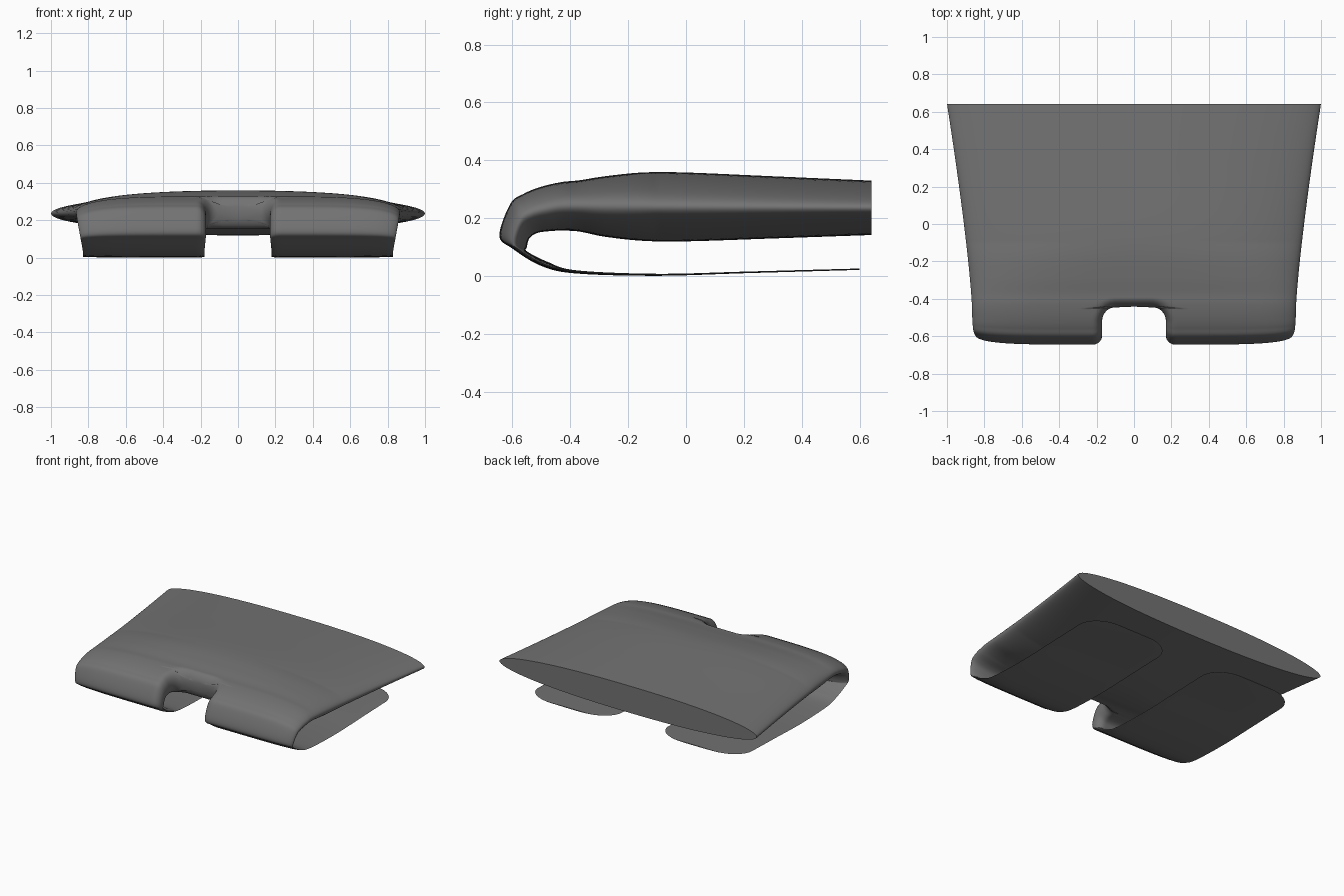
import bpy, bmesh, math

if "Cube" in bpy.data.objects:
    bpy.data.objects.remove(bpy.data.objects["Cube"])

# Side profile of the folded sheet: outer y, outer z, inner y, inner z
PROFILE = [
    (.642, .330, .642, .142), (.3, .345, .3, .130), (0, .358, 0, .120),
    (-.15, .358, -.15, .122), (-.28, .345, -.28, .136), (-.37, .331, -.37, .154),
    (-.43, .325, -.43, .157), (-.5, .309, -.46, .156), (-.56, .285, -.51, .15),
    (-.607, .25, -.54, .132), (-.645, .14, -.55, .10), (-.6, .095, -.549, .085),
    (-.5, .035, -.48, .05), (-.38, .009, -.38, .020), (-.1, .001, -.1, .008),
]
# The lower tab runs straight back
PROFILE += [(y, .004 + .029 * y, y, .010 + .027 * y) for y in (.2, .4, .5, .56, .59, .6)]
COLS, SUB = 40, 10
NOTCH_X, NOTCH_Y, NOTCH_R, ROUND = .10, -.515, .07, .05


def clamp(v):
    return min(max(v, 0), 1)


def smooth_rows(st):
    rows = []
    for i in range(len(st) - 1):
        a, b, c, d = st[max(i - 1, 0)], st[i], st[i + 1], st[min(i + 2, len(st) - 1)]
        for k in range(SUB):
            t = k / SUB
            rows.append([.5 * (2 * q + (r - p) * t + (2 * p - 5 * q + 4 * r - s) * t * t
                               + (3 * q - p - 3 * r + s) * t ** 3)
                         for p, q, r, s in zip(a, b, c, d)])
    return rows + [list(st[-1])]


def outline(y, z):
    """Inner limit, outer limit and edge squareness of one row."""
    if z > .13:
        qy = max(y - NOTCH_Y, 0)
        xin = NOTCH_X + math.sqrt(NOTCH_R ** 2 - qy ** 2) if qy < NOTCH_R else 0
        xout = .867 - .037 * clamp((.24 - z) / .2) + .133 * clamp((y + .43) / 1.07) ** 1.25
        return xin, xout, 2.3 + 3.7 * clamp((-.1 - y) / .5)
    inset = .2 * (1 - math.sqrt(1 - clamp((y - .45) / .15) ** 2))
    side = .01 * clamp((.13 - z) / .1)
    return .17 + side + inset, .867 - .037 * clamp((.24 - z) / .2) - inset, 6


# Half of the folded clip body
bm = bmesh.new()
top, bot, inner = [], [], []
for yo, zo, yi, zi in smooth_rows(PROFILE):
    ym, zm = (yo + yi) / 2, (zo + zi) / 2
    xin, xo, n = outline(ym, zm)
    ta, ba = [], []
    for c in range(COLS + 1):
        u = (1 - math.cos(math.pi * c / COLS)) / 2
        x = xin + (xo - xin) * u
        f = math.sqrt(max(0, 1 - (x / xo) ** n))
        d = x - xin
        if zm > .13:
            d = math.hypot(max(x - NOTCH_X, 0), max(ym - NOTCH_Y, 0)) - NOTCH_R
        f *= math.sqrt(max(0, 1 - (1 - clamp(d / ROUND)) ** 2))
        dy, dz = (yo - yi) / 2 * f, (zo - zi) / 2 * f
        ta.append(bm.verts.new((x, ym + dy, zm + dz)))
        ba.append(bm.verts.new((x, ym - dy, zm - dz)))
    top.append(ta)
    bot.append(ba)
    inner.append(xin)

for j in range(len(top) - 1):
    for c in range(COLS):
        bm.faces.new((top[j][c], top[j][c + 1], top[j + 1][c + 1], top[j + 1][c]))
        bm.faces.new((bot[j][c], bot[j + 1][c], bot[j + 1][c + 1], bot[j][c + 1]))
    # notch wall
    if inner[j + 1] > 0:
        bm.faces.new((top[j][0], top[j + 1][0], bot[j + 1][0], bot[j][0]))
# end caps
for j in (0, len(top) - 1):
    for c in range(COLS):
        bm.faces.new((top[j][c], bot[j][c], bot[j][c + 1], top[j][c + 1]))
bmesh.ops.remove_doubles(bm, verts=bm.verts, dist=1e-5)
bmesh.ops.dissolve_degenerate(bm, dist=1e-6, edges=bm.edges)
bmesh.ops.recalc_face_normals(bm, faces=bm.faces)

me = bpy.data.meshes.new("folded_clip")
bm.to_mesh(me)
bm.free()
ob = bpy.data.objects.new("folded_clip", me)
bpy.context.collection.objects.link(ob)
bpy.context.view_layer.objects.active = ob
ob.select_set(True)
bpy.ops.object.shade_smooth_by_angle(angle=math.radians(60))

# Dark grey colour
mat = bpy.data.materials.new("dark_grey")
mat.diffuse_color = (.17, .17, .17, 1)
mat.use_nodes = True
mat.node_tree.nodes["Principled BSDF"].inputs["Base Color"].default_value = mat.diffuse_color
me.materials.append(mat)

# Mirror to the other side
m = ob.modifiers.new("mirror", 'MIRROR')
m.use_clip = True
m.merge_threshold = .0005
